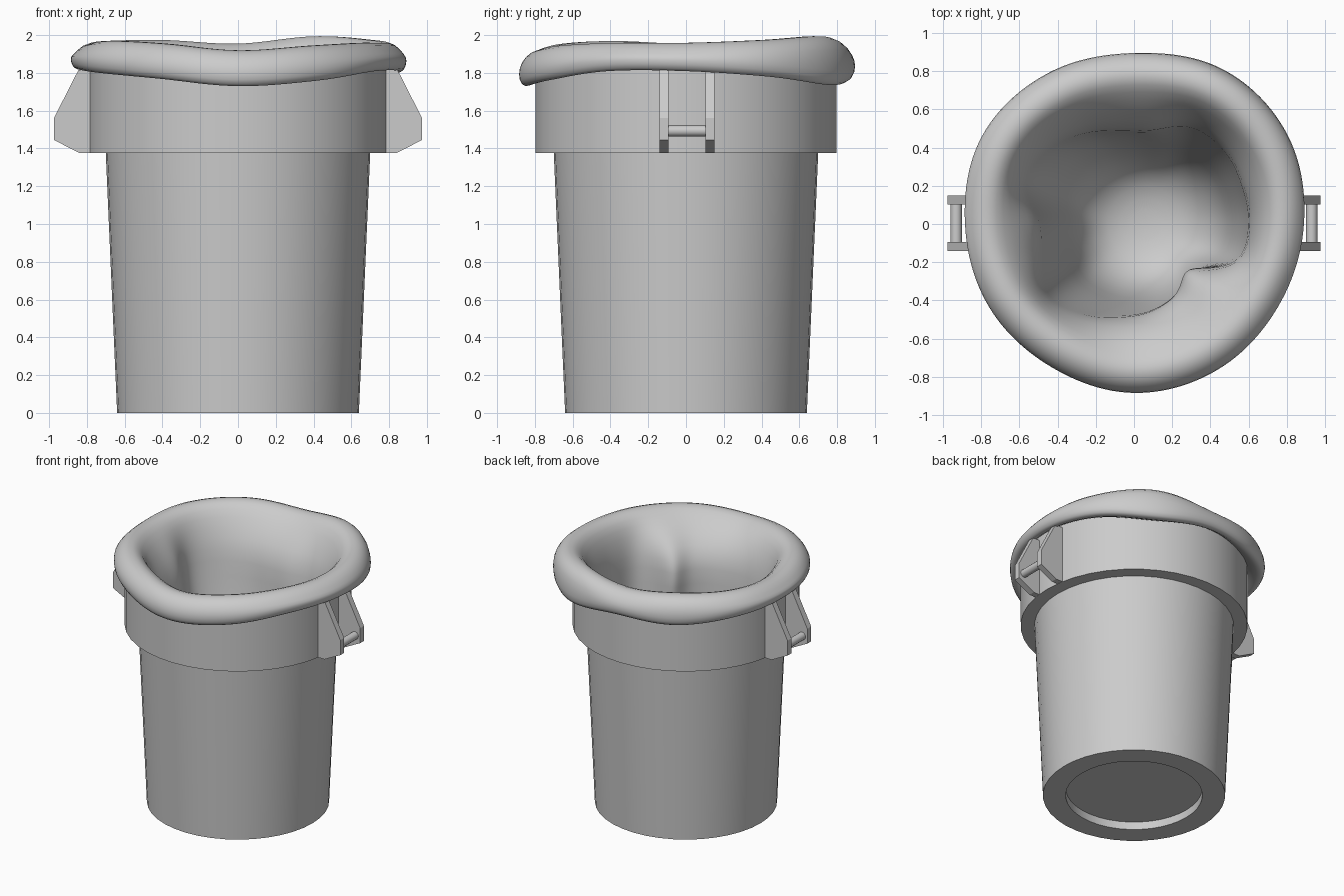
import bpy, bmesh, math
from mathutils import Vector

if "Cube" in bpy.data.objects:
    bpy.data.objects.remove(bpy.data.objects["Cube"])


def make_object(name, bm, angle=35):
    bmesh.ops.recalc_face_normals(bm, faces=bm.faces)
    mesh = bpy.data.meshes.new(name)
    bm.to_mesh(mesh)
    bm.free()
    ob = bpy.data.objects.new(name, mesh)
    bpy.context.collection.objects.link(ob)
    bpy.ops.object.select_all(action='DESELECT')
    ob.select_set(True)
    bpy.context.view_layer.objects.active = ob
    bpy.ops.object.shade_smooth_by_angle(angle=math.radians(angle))
    return ob


def skin_rings(bm, rings):
    n = len(rings[0])
    for a, b in zip(rings, rings[1:]):
        for i in range(n):
            j = (i + 1) % n
            bm.faces.new((a[i], a[j], b[j], b[i]))


def lathe(name, profile, sides):
    bm = bmesh.new()
    rings = [[bm.verts.new((r * math.cos(2 * math.pi * i / sides),
                            r * math.sin(2 * math.pi * i / sides), z))
              for i in range(sides)] for r, z in profile]
    skin_rings(bm, rings)
    bm.faces.new(rings[0])
    bm.faces.new(rings[-1])
    return make_object(name, bm)


def wave(values, t):
    """Periodic smooth curve through evenly spaced values, t in 0..1."""
    n = len(values)
    k = int(t * n)
    f = t * n - k
    a, b, c, d = (values[(k + i) % n] for i in (-1, 0, 1, 2))
    return b + 0.5 * f * (c - a + f * (2*a - 5*b + 4*c - d + f * (3*(b - c) + d - a)))


# Bin: recessed foot, tapered body, wide collar, inner wall
lathe("bin_body", [(0.48, 0.06), (0.48, 0), (0.64, 0), (0.70, 1.375), (0.797, 1.375),
                   (0.797, 1.86), (0.745, 1.86), (0.66, 1.375), (0.60, 0.10)], 40)

# Side handles: two angled cheeks and a grip bar per side
outline = [(0.74, 1.376), (0.84, 1.376), (0.975, 1.445), (0.975, 1.56), (0.845, 1.815), (0.74, 1.815)]
for side, label in ((1, "right"), (-1, "left")):
    for y0, y1, end in ((-0.14, -0.093, "front"), (0.103, 0.15, "back")):
        bm = bmesh.new()
        a = [bm.verts.new((side * x, y0, z)) for x, z in outline]
        b = [bm.verts.new((side * x, y1, z)) for x, z in outline]
        skin_rings(bm, [a, b])
        bm.faces.new(a)
        bm.faces.new(b)
        make_object(f"{label}_handle_{end}_cheek", bm, 20)
    bm = bmesh.new()
    rings = [[bm.verts.new((side * 0.93 + 0.03 * math.cos(i * math.pi / 6), y,
                            1.493 + 0.03 * math.sin(i * math.pi / 6))) for i in range(12)]
             for y in (-0.10, 0.11)]
    skin_rings(bm, rings)
    for r in rings:
        bm.faces.new(r)
    make_object(f"{label}_handle_grip", bm)

# Bag: values every 30 degrees counter-clockwise from +x
outer = [.89, .93, .935, .895, .91, .92, .885, .875, .865, .885, .88, .87]
hem_z = [1.81, 1.78, 1.735, 1.78, 1.77, 1.81, 1.82, 1.80, 1.77, 1.73, 1.76, 1.81]
top_z = [1.965, 1.98, 2.0, 1.96, 1.98, 1.975, 1.96, 1.975, 1.96, 1.925, 1.95, 1.965]
# Inner fold radius, every 20 degrees
fold = [.60, .60, .61, .59, .50, .50, .55, .60, .61, .50, .52, .59, .55, .50, .47, .43, .37, .57]
sides = 72
columns = []
for i in range(sides):
    t = i / sides
    ang = 2 * math.pi * t
    R, zb, zt, f = (wave(v, t) for v in (outer, hem_z, top_z, fold))
    R += 0.005
    zb -= 0.008
    low = 0.40 + 0.35 * (f - 0.5)
    section = [(0.775, zb + 0.06), (R - 0.06, zb), (R - 0.015, zb + 0.01), (R, zb + 0.07),
               (R - 0.015, zt - 0.07), (R - 0.065, zt - 0.012), (R - 0.14, zt + 0.003),
               (R - 0.205, zt - 0.035), (0.55 * (R - 0.22) + 0.45 * f, 1.83), (f, 1.68),
               (f - 0.01, 1.52), (0.5 * (f + low) + 0.02, 1.15), (low + 0.02, 0.75),
               (low - 0.03, 0.45), (0.27, 0.27), (0.12, 0.22)]
    col = []
    for r, z in section:
        shift = 0.06 * max(0, min(1, (1.6 - z) / 0.8))  # deep part sits off-centre
        col.append(Vector((shift + r * math.cos(ang), r * math.sin(ang), z)))
    columns.append(col)
bm = bmesh.new()
rings = [[bm.verts.new(c[k]) for c in columns] for k in range(len(columns[0]))]
skin_rings(bm, rings)
tip = bm.verts.new((0.06, 0, 0.21))
for i in range(sides):
    bm.faces.new((rings[-1][i], rings[-1][(i + 1) % sides], tip))
bag = make_object("liner_bag", bm, 180)
bag.modifiers.new("smooth", 'SUBSURF').levels = 1
bag.modifiers["smooth"].render_levels = 1
